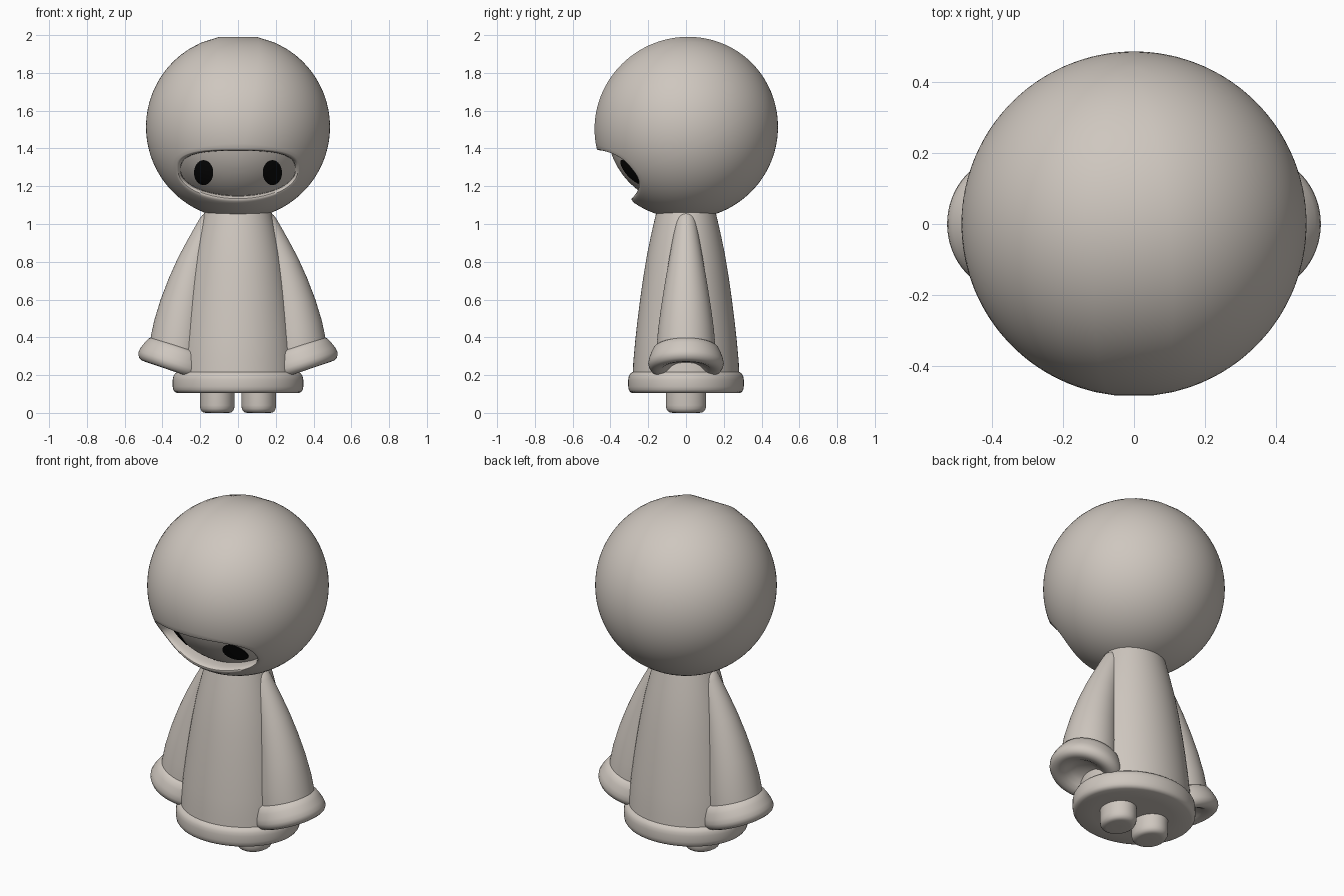
import bpy, bmesh
from math import sin, cos, pi, sqrt, radians, copysign
from mathutils import Vector

cube = bpy.data.objects.get("Cube")
if cube:
    bpy.data.objects.remove(cube, do_unlink=True)


def material(name, colour):
    mat = bpy.data.materials.new(name)
    mat.use_nodes = True
    mat.diffuse_color = (*colour, 1)
    mat.node_tree.nodes["Principled BSDF"].inputs["Base Color"].default_value = (*colour, 1)
    return mat


CLAY = material("warm_grey", (0.62, 0.57, 0.52))
BLACK = material("eye_black", (0.003, 0.003, 0.003))


def skin(name, rings, mat):
    """Bridge a list of equal-sized rings into a closed, smooth-shaded object."""
    bm = bmesh.new()
    loops = [[bm.verts.new(p) for p in ring] for ring in rings]
    for a, b in zip(loops, loops[1:]):
        for i in range(len(a)):
            bm.faces.new((a[i - 1], a[i], b[i], b[i - 1]))
    bm.faces.new(loops[0])
    bm.faces.new(loops[-1])
    bmesh.ops.recalc_face_normals(bm, faces=bm.faces)
    mesh = bpy.data.meshes.new(name)
    bm.to_mesh(mesh)
    bm.free()
    mesh.materials.append(mat)
    obj = bpy.data.objects.new(name, mesh)
    bpy.context.collection.objects.link(obj)
    bpy.ops.object.select_all(action='DESELECT')
    obj.select_set(True)
    bpy.context.view_layer.objects.active = obj
    bpy.ops.object.shade_smooth_by_angle(angle=radians(42))
    return obj


def ellipse_ring(centre, u, v, n=64):
    return [centre + u * cos(2 * pi * i / n) + v * sin(2 * pi * i / n) for i in range(n)]


def turned(name, profile, x=0, width=1):
    """Upright turned form; profile holds (radius in y, z), width stretches x."""
    rings = [ellipse_ring(Vector((x, 0, z)), Vector((r * width, 0, 0)), Vector((0, r, 0)))
             for r, z in profile]
    return skin(name, rings, CLAY)


# Head: round ball with a recessed, rolled-edge face opening
HEAD_Z, HEAD_R, FACE_R = 1.514, 0.487, 0.42
FACE_Z = 1.285


def on_ball(x, z, r):
    return Vector((x, -sqrt(max(r * r - x * x - (z - HEAD_Z) ** 2, 0)), z))


def opening(half_width, up, down, n=128):
    points = []
    for i in range(n):
        a = 2 * pi * (i + 0.5) / n
        power, height = (2 / 3, up) if sin(a) > 0 else (1, down)
        points.append((copysign(abs(cos(a)) ** power, cos(a)) * half_width,
                       FACE_Z + copysign(abs(sin(a)) ** power, sin(a)) * height))
    return points


inner = opening(0.302, 0.102, 0.135)
outer = opening(0.33, 0.112, 0.175)
centre = Vector((0, 0, HEAD_Z))
back = (centre - on_ball(0, FACE_Z, HEAD_R)).normalized()
rings = []
for k in range(1, 13):                              # inset face
    s = k / 12
    rings.append([on_ball(x * s, FACE_Z + (z - FACE_Z) * s, FACE_R) for x, z in inner])
for k in range(1, 9):                               # rolled lip
    t = k / 8
    rings.append([on_ball(*i, FACE_R) * (1 - t) ** 2 + on_ball(*i, HEAD_R) * 2 * t * (1 - t)
                  + on_ball(*o, HEAD_R) * t * t for i, o in zip(inner, outer)])
for k in range(1, 48):                              # outer ball
    rings.append([centre + (on_ball(*o, HEAD_R) - centre).normalized().slerp(back, k / 48) * HEAD_R
                  for o in outer])
skin("head", rings, CLAY)

# Robe with a thick rounded hem
turned("robe", [(0.15, 1.09), (0.16, 1.05), (0.183, 0.95), (0.206, 0.84), (0.226, 0.72),
                (0.243, 0.6), (0.258, 0.48), (0.27, 0.37), (0.279, 0.27), (0.284, 0.15)], width=1.13)
turned("hem", [(0.27, 0.222), (0.284, 0.216), (0.296, 0.207), (0.303, 0.193), (0.306, 0.175),
               (0.306, 0.14), (0.303, 0.122), (0.296, 0.111), (0.284, 0.105), (0.2, 0.105)], width=1.13)

SLEEVE = [(0.131, 1.061, 0.012), (0.135, 1.05, 0.037), (0.143, 1.03, 0.05), (0.155, 1.0, 0.057),
          (0.196, 0.89, 0.076), (0.229, 0.79, 0.094), (0.258, 0.68, 0.113),
          (0.284, 0.56, 0.132), (0.304, 0.44, 0.148), (0.318, 0.33, 0.157), (0.324, 0.3, 0.157)]
CUFF = [(-0.088, 0.145), (-0.085, 0.158), (-0.076, 0.172), (-0.05, 0.184), (-0.02, 0.195),
        (0.005, 0.2), (0.022, 0.197), (0.038, 0.187), (0.046, 0.172), (0.048, 0.155),
        (0.042, 0.13), (0.028, 0.108), (0.01, 0.085), (-0.002, 0.055), (-0.006, 0.01)]

for side, label in ((1, "left"), (-1, "right")):
    # Bell sleeve and its dished cuff share one tilted axis
    axis = Vector((0.32 * side, 0, -0.947))
    across, depth = Vector((0.947 * side, 0, 0.32)), Vector((0, 1, 0))
    skin(label + "_sleeve", [ellipse_ring(Vector((x * side, 0, z)), across * r, depth * r)
                             for x, z, r in SLEEVE], CLAY)
    hub = Vector((0.334 * side, 0, 0.268))
    skin(label + "_cuff", [ellipse_ring(hub + axis * s, across * r, depth * r)
                           for s, r in CUFF], CLAY)

    # Foot
    turned(label + "_foot", [(0.107, 0.14), (0.107, 0.04), (0.104, 0.022), (0.096, 0.009),
                             (0.084, 0.002), (0.07, 0), (0.02, 0)], x=0.11 * side, width=0.86)

    # Eye: thin oval plate following the inset face
    plate = [(s, FACE_R + 0.004) for s in (0.05, 0.25, 0.5, 0.75, 1)] + [(1, FACE_R - 0.003)]
    skin(label + "_eye", [[on_ball(0.182 * side + 0.051 * s * cos(2 * pi * i / 48),
                                   1.272 + 0.066 * s * sin(2 * pi * i / 48), r) for i in range(48)]
                          for s, r in plate], BLACK)
